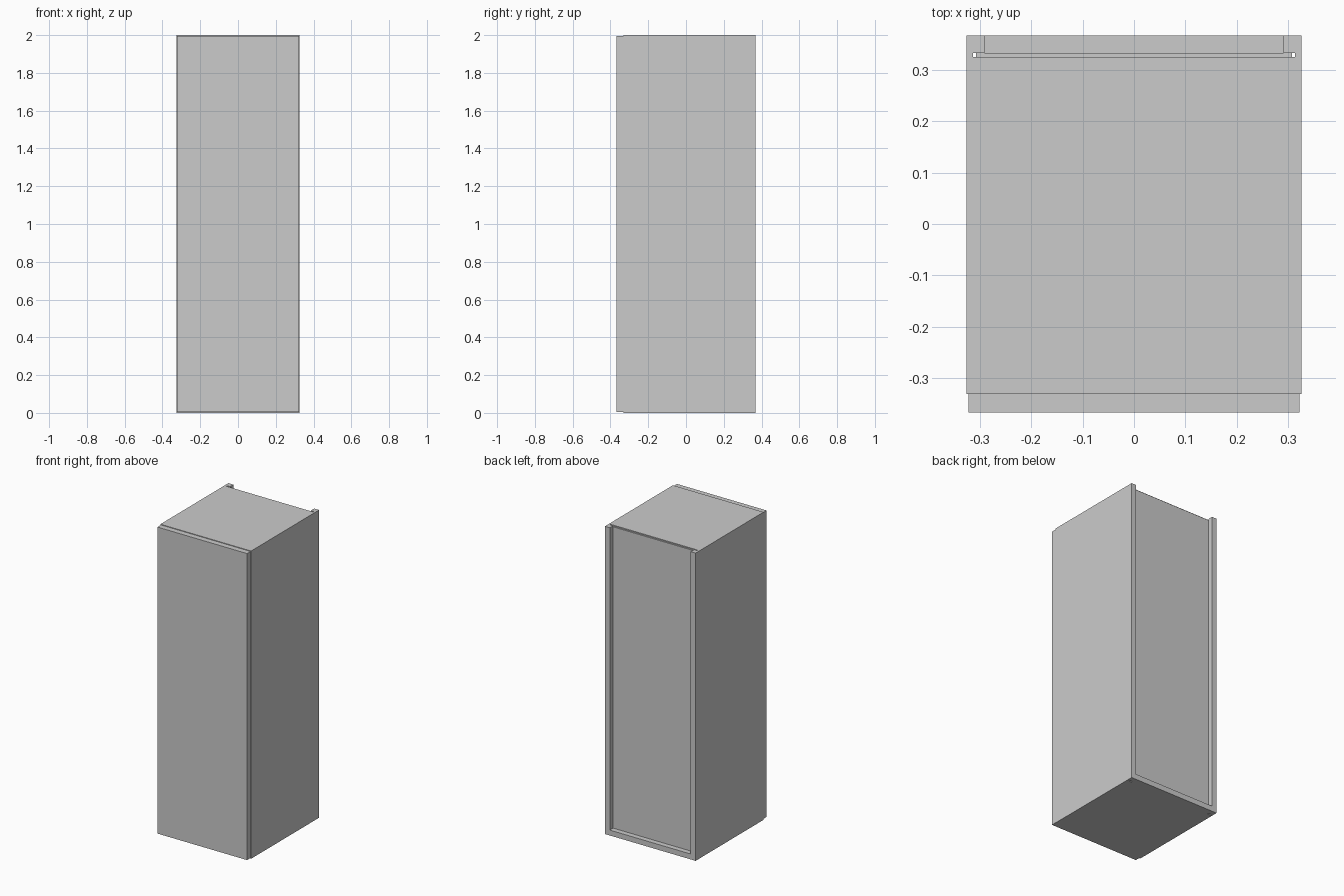
import bpy, bmesh

if "Cube" in bpy.data.objects:
    bpy.data.objects.remove(bpy.data.objects["Cube"])

H, W, D = 2.0, 0.326, 0.367      # height, half width, half depth
T = 0.035                        # board thickness
IN = W - T                       # inner face of the sides
FRONT = -0.331                   # front edge of the carcass
G0, G1 = 0.325, 0.333            # groove range in y
GD = 0.022                       # groove depth
REVEAL = 0.004                   # door is this much smaller than the carcass


def prism(name, base, offset):
    """Extrude a closed 3D outline along an offset vector."""
    bm = bmesh.new()
    face = bm.faces.new([bm.verts.new(p) for p in base])
    res = bmesh.ops.extrude_face_region(bm, geom=[face])
    verts = [v for v in res["geom"] if isinstance(v, bmesh.types.BMVert)]
    bmesh.ops.translate(bm, verts=verts, vec=offset)
    bmesh.ops.recalc_face_normals(bm, faces=bm.faces)
    mesh = bpy.data.meshes.new(name)
    bm.to_mesh(mesh)
    bm.free()
    obj = bpy.data.objects.new(name, mesh)
    bpy.context.collection.objects.link(obj)
    return obj


def board(name, x, y, z):
    """Box from three (min, max) ranges."""
    base = [(x[0], y[0], z[0]), (x[1], y[0], z[0]),
            (x[1], y[1], z[0]), (x[0], y[1], z[0])]
    return prism(name, base, (0, 0, z[1] - z[0]))


def grooved(inner, outer):
    """Board section in (thickness, y) with a groove in the inner face."""
    g = inner + GD * (1 if outer > inner else -1)
    return [(outer, FRONT), (outer, D), (inner, D), (inner, G1),
            (g, G1), (g, G0), (inner, G0), (inner, FRONT)]


# Side panels, grooved over their full height
for name, s in (("left_side", -1), ("right_side", 1)):
    prism(name, [(s * a, y, 0) for a, y in grooved(IN, W)], (0, 0, H))

# Bottom board, grooved for the back panel
prism("bottom_board", [(-IN, y, a) for a, y in grooved(T, 0.0)], (2 * IN, 0, 0))

# Top board stops in front of the back panel
board("top_board", (-IN, IN), (FRONT, G0), (H - T, H))

# Back panel sits in the grooves with a small clearance
board("back_panel", (-0.307, 0.307), (G0, G1), (T - 0.015, H - 0.007))

# Door
board("door", (-W + REVEAL, W - REVEAL), (-D, FRONT), (REVEAL, H - REVEAL))
